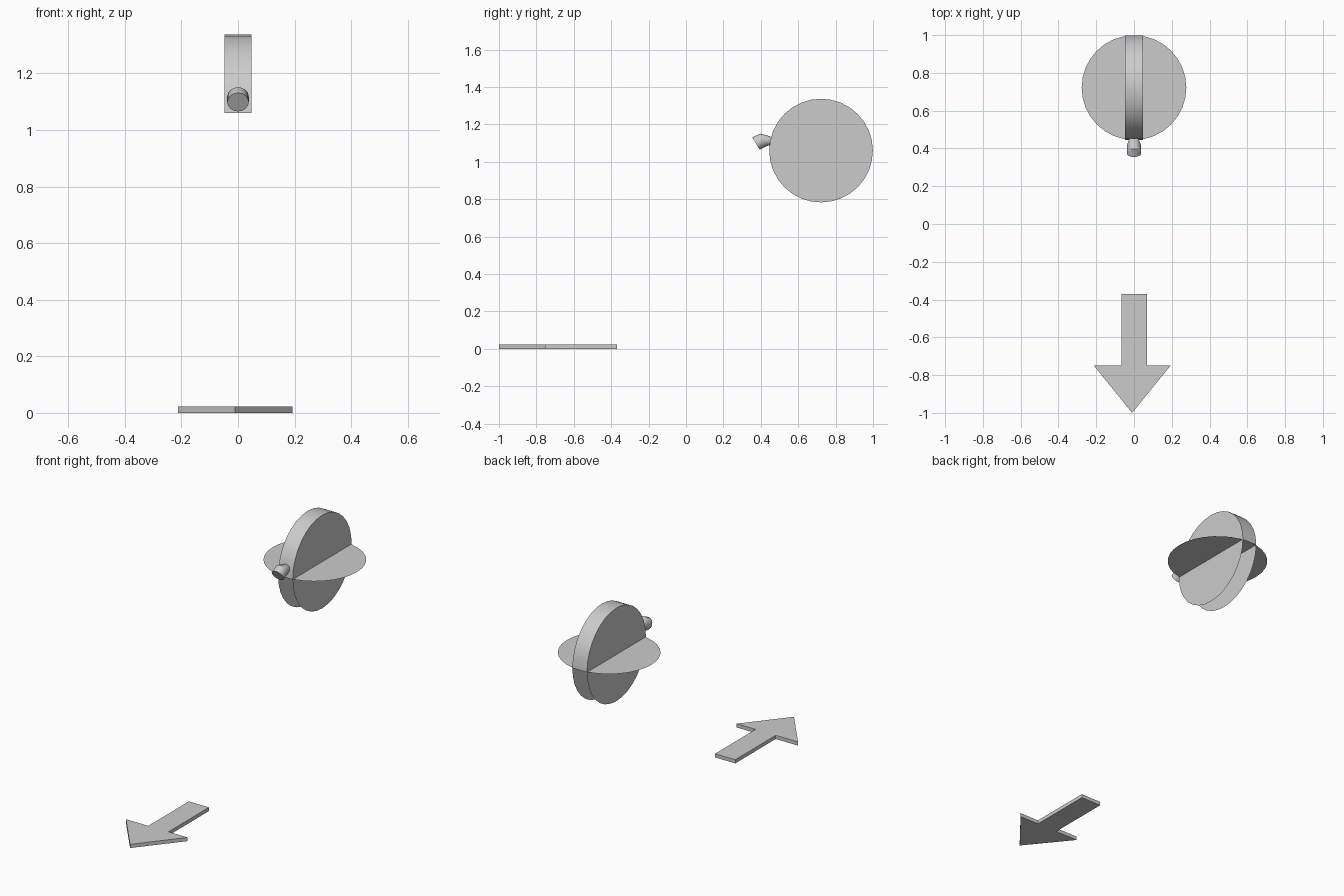
import bpy, bmesh, math
from mathutils import Vector

if "Cube" in bpy.data.objects:
    bpy.data.objects.remove(bpy.data.objects["Cube"])

CY, CZ, R, N = 0.722, 1.06, 0.277, 32   # ball centre, radius, sides
W = 0.048                               # half width of the rim


def finish(bm, name, smooth=False):
    me = bpy.data.meshes.new(name)
    bm.normal_update()
    bm.to_mesh(me)
    bm.free()
    ob = bpy.data.objects.new(name, me)
    bpy.context.collection.objects.link(ob)
    if smooth:
        bpy.context.view_layer.objects.active = ob
        ob.select_set(True)
        bpy.ops.object.shade_smooth_by_angle(angle=math.radians(35))
        ob.select_set(False)
    return ob


def ring(bm, centre, u, v, r, n):
    c, u, v = Vector(centre), Vector(u).normalized(), Vector(v).normalized()
    return [bm.verts.new(c + r * (math.cos(a) * u + math.sin(a) * v))
            for a in (2 * math.pi * i / n for i in range(n))]


X, Y, Z = (1, 0, 0), (0, 1, 0), (0, 0, 1)

# thin discs: one level, two upright
for name, centre, u, v in (("level_disc", (0, CY, CZ), X, Y),
                           ("right_disc", (W, CY, CZ), Y, Z),
                           ("left_disc", (-W, CY, CZ), Z, Y)):
    bm = bmesh.new()
    bm.faces.new(ring(bm, centre, u, v, R, N))
    finish(bm, name)

# half rim over the top, joining the upright discs
bm = bmesh.new()
arc = []
for i in range(N // 2 + 1):
    a = 2 * math.pi * i / N
    y, z = CY + R * math.cos(a), CZ + R * math.sin(a)
    arc.append([bm.verts.new((x, y, z)) for x in (-W, W)])
for p, q in zip(arc, arc[1:]):
    bm.faces.new((p[0], p[1], q[1], q[0]))
finish(bm, "upper_rim", True)

# bent nozzle: tilted barrel, then a neck narrowing into the rim
bm = bmesh.new()
tilt = (0, -0.5, 0.84)
rings = [ring(bm, (0, 0.374, 1.098), X, tilt, 0.038, 16),
         ring(bm, (0, 0.416, 1.118), X, tilt, 0.038, 16),
         ring(bm, (0, 0.452, 1.112), X, Z, 0.024, 16)]
for p, q in zip(rings, rings[1:]):
    for i in range(16):
        j = (i + 1) % 16
        bm.faces.new((p[i], p[j], q[j], q[i]))
bm.faces.new(rings[0])
bm.faces.new(rings[-1])
bmesh.ops.recalc_face_normals(bm, faces=bm.faces)
finish(bm, "nozzle", True)

# flat floor arrow pointing to the front
bm = bmesh.new()
outline = [(-0.01, -1), (0.193, -0.75), (0.068, -0.75), (0.068, -0.37),
           (-0.065, -0.37), (-0.065, -0.75), (-0.212, -0.75)]
face = bm.faces.new([bm.verts.new((x, y, 0)) for x, y in outline])
ext = bmesh.ops.extrude_face_region(bm, geom=[face], use_keep_orig=True)
bmesh.ops.translate(bm, vec=(0, 0, 0.022),
                    verts=[g for g in ext["geom"] if isinstance(g, bmesh.types.BMVert)])
bmesh.ops.recalc_face_normals(bm, faces=bm.faces)
finish(bm, "front_arrow")
